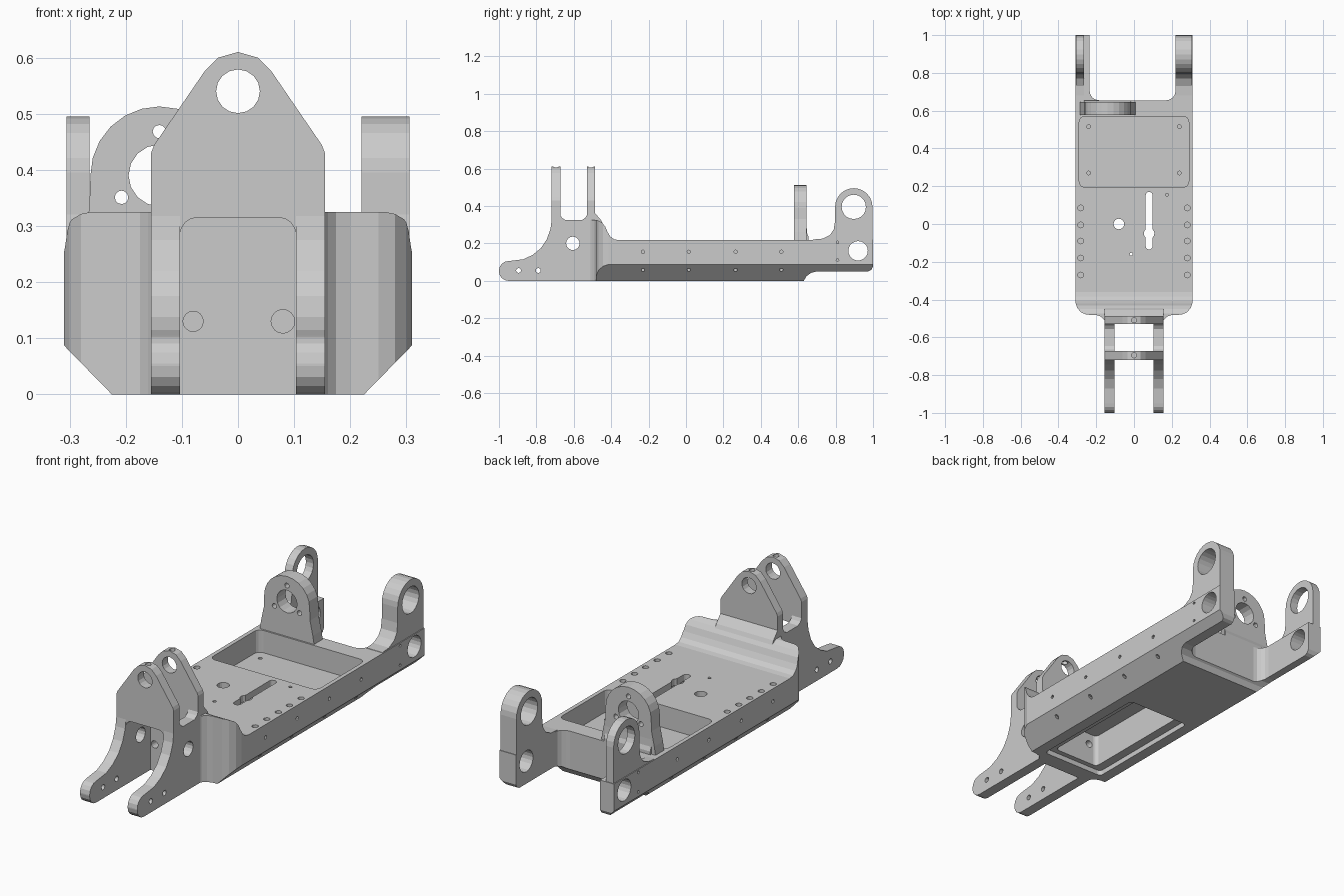
import bpy, bmesh
from math import sin, cos, pi, radians

if "Cube" in bpy.data.objects:
    bpy.data.objects.remove(bpy.data.objects["Cube"])


def prism(name, axis, pts, lo, hi):
    """Extrude a 2D outline along x (pts = y,z), y (pts = x,z) or z (pts = x,y)."""
    place = {'x': lambda a, b, h: (h, a, b), 'y': lambda a, b, h: (a, h, b),
             'z': lambda a, b, h: (a, b, h)}[axis]
    bm = bmesh.new()
    low = [bm.verts.new(place(a, b, lo)) for a, b in pts]
    top = [bm.verts.new(place(a, b, hi)) for a, b in pts]
    bm.faces.new(low)
    bm.faces.new(top)
    n = len(pts)
    for i in range(n):
        j = (i + 1) % n
        bm.faces.new((low[i], low[j], top[j], top[i]))
    bmesh.ops.recalc_face_normals(bm, faces=bm.faces)
    mesh = bpy.data.meshes.new(name)
    bm.to_mesh(mesh)
    bm.free()
    ob = bpy.data.objects.new(name, mesh)
    bpy.context.collection.objects.link(ob)
    return ob


def arc(cx, cy, r, a0, a1, n):
    return [(cx + r * cos(radians(a0 + (a1 - a0) * i / n)),
             cy + r * sin(radians(a0 + (a1 - a0) * i / n))) for i in range(n + 1)]


def circle(cx, cy, r, n=16):
    return arc(cx, cy, r, 0, 360, n)[:-1]


def rrect(x0, x1, y0, y1, r, n=4):
    return (arc(x1 - r, y1 - r, r, 0, 90, n) + arc(x0 + r, y1 - r, r, 90, 180, n)
            + arc(x0 + r, y0 + r, r, 180, 270, n) + arc(x1 - r, y0 + r, r, 270, 360, n))


def mirrored(pts):
    """Complete a right-hand half outline with its left-hand mirror."""
    return pts + [(-a, b) for a, b in reversed(pts) if abs(a) > 1e-6]


def combine(target, tool, op):
    tool.hide_render = True
    mod = target.modifiers.new(op, 'BOOLEAN')
    mod.operation, mod.object, mod.solver = op, tool, 'EXACT'
    bpy.context.view_layer.update()
    dg = bpy.context.evaluated_depsgraph_get()
    mesh = bpy.data.meshes.new_from_object(target.evaluated_get(dg))
    target.modifiers.clear()
    target.data = mesh
    bpy.data.objects.remove(tool)


def add(axis, pts, lo, hi):
    combine(body, prism('part', axis, pts, lo, hi), 'UNION')


def cut(axis, pts, lo, hi):
    combine(body, prism('cutter', axis, pts, lo, hi), 'DIFFERENCE')


def drill(axis, holes, lo, hi, n=12):
    for a, b, r in holes:
        cut(axis, circle(a, b, r, n), lo, hi)


# main body: side profile trimmed by plan outline and front cross-section
body = prism('chassis', 'x', [
    (-.55, 0), (.63, 0), (.645, .025), (.67, .043), (.70, .05), (.975, .05), (.99, .058), (1, .075),
    (1, .22), (-.36, .217), (-.385, .222), (-.405, .237), (-.42, .262), (-.432, .29),
    (-.45, .312), (-.475, .325), (-.55, .325)], -.4, .4)
plan = mirrored([(.15, -.52), (.16, -.505), (.175, -.49), (.20, -.482), (.25, -.48),
                 (.28, -.468), (.30, -.445), (.31, -.415), (.31, 1.05)])
combine(body, prism('plan', 'z', plan, -.1, .5), 'INTERSECT')
section = mirrored([(.225, 0), (.311, .088), (.311, .285), (.302, .31), (.28, .326)])
combine(body, prism('section', 'y', section, -.6, 1.1), 'INTERSECT')

# rear notch between the arms
cut('z', rrect(-.235, .22, .655, 1.3, .05), -.1, .6)

# rear arms with bearing eyes
arm = ([(.67, .20), (.68, .221), (.73, .225), (.77, .245), (.79, .275), (.797, .32)]
       + arc(.897, .395, .1, 180, 0, 12) + [(.997, .2)])
for lo, hi in ((-.306, -.265), (.22, .306)):
    add('x', arm, lo, hi)
drill('x', [(.897, .395, .065), (.92, .16, .052)], -.5, .5, 20)

# motor plate with arched outline and flared foot
cx = -.14
half = [(.15, .20), (.14, .26), (.125, .33)] + arc(0, .39, .123, 0, 90, 6)
add('y', [(a + cx, b) for a, b in mirrored(half)], .578, .645)
add('x', [(.60, .2), (.60, .29), (.645, .29), (.647, .255), (.655, .235), (.655, .2)],
    -.265, -.015)
drill('y', [(cx, .39, .055)], .5, .7, 16)
drill('y', [(cx + .078 * cos(a), .39 + .078 * sin(a), .012)
            for a in (pi / 2, pi * 7 / 6, pi * 11 / 6)], .5, .7)

# front fork side plates
fork = (arc(-.95, .05, .05, 270, 180, 4) + arc(-.95, .055, .05, 180, 90, 4)
        + [(-.87, .115), (-.82, .138), (-.775, .175), (-.745, .22), (-.725, .275),
           (-.718, .325), (-.5, .325), (-.45, .2), (-.45, 0)])
for lo, hi in ((-.155, -.103), (.103, .155)):
    add('x', fork, lo, hi)

# twin upright lugs
crown = [(.155, .43), (.149, .445), (.06, .575), (.035, .6), (0, .61)]
add('y', mirrored([(.155, .29)] + crown), -.719, -.672)
add('y', mirrored([(.155, 0)] + crown), -.53, -.487)
# fillets in the gap between the lugs, and behind the rear lug
for s in (-1, 1):
    lo, hi = sorted((s * .103, s * .155))
    for y, d in ((-.674, 1), (-.528, -1)):
        add('x', [(y, .31), (y, .355), (y + d * .01, .337), (y + d * .03, .324),
                  (y + d * .03, .31)], lo, hi)
add('x', [(-.50, .3), (-.50, .38), (-.485, .36), (-.455, .325), (-.432, .28)], -.155, .155)

# opening under the front lug and its bores
cut('y', rrect(-.103, .103, -.2, .315, .03), -.8, -.53)
drill('y', [(0, .54, .039)], -.8, -.4, 16)
drill('y', [(-.08, .13, .018), (.08, .13, .021)], -.6, -.4, 16)
drill('x', [(-.605, .2, .036)], -.3, .3, 16)
drill('x', [(-.895, .055, .013), (-.79, .055, .013)], -.3, .3)
drill('z', [(0, -.509, .014), (0, -.695, .014)], .56, .7)

# upper tray
cut('z', rrect(-.29, .29, .195, .57, .03), .11, .4)
drill('z', [(x, y, .01) for x in (-.24, .24) for y in (.27, .515)], .05, .3)

# stepped underside pocket
cut('z', rrect(-.17, .17, -.45, .18, .02), -.1, .025)
cut('z', rrect(-.125, .125, -.425, .175, .02), -.1, .185)

# deck openings: keyhole slot, cable hole, screw holes
cut('z', rrect(.062, .098, -.135, .17, .0175), .1, .4)
drill('z', [(.08, -.05, .028), (-.08, 0, .028)], .1, .4, 16)
drill('z', [(.175, .155, .008), (-.015, -.16, .008)], .15, .4)
drill('z', [(x, y, .015) for x in (-.282, .282)
            for y in (.085, -.005, -.09, -.18, -.27)], .17, .3)

# small side holes
for lo, hi in ((-.4, -.292), (.292, .4)):
    drill('x', [(y, .155, .009) for y in (-.23, .015, .265, .51)]
          + [(.81, .205, .007), (.81, .11, .007)], lo, hi, 8)
for lo, hi in ((-.4, -.262), (.262, .4)):
    drill('x', [(y, .058, .009) for y in (-.23, .015, .265, .51)], lo, hi, 8)

for p in body.data.polygons:
    p.use_smooth = False
